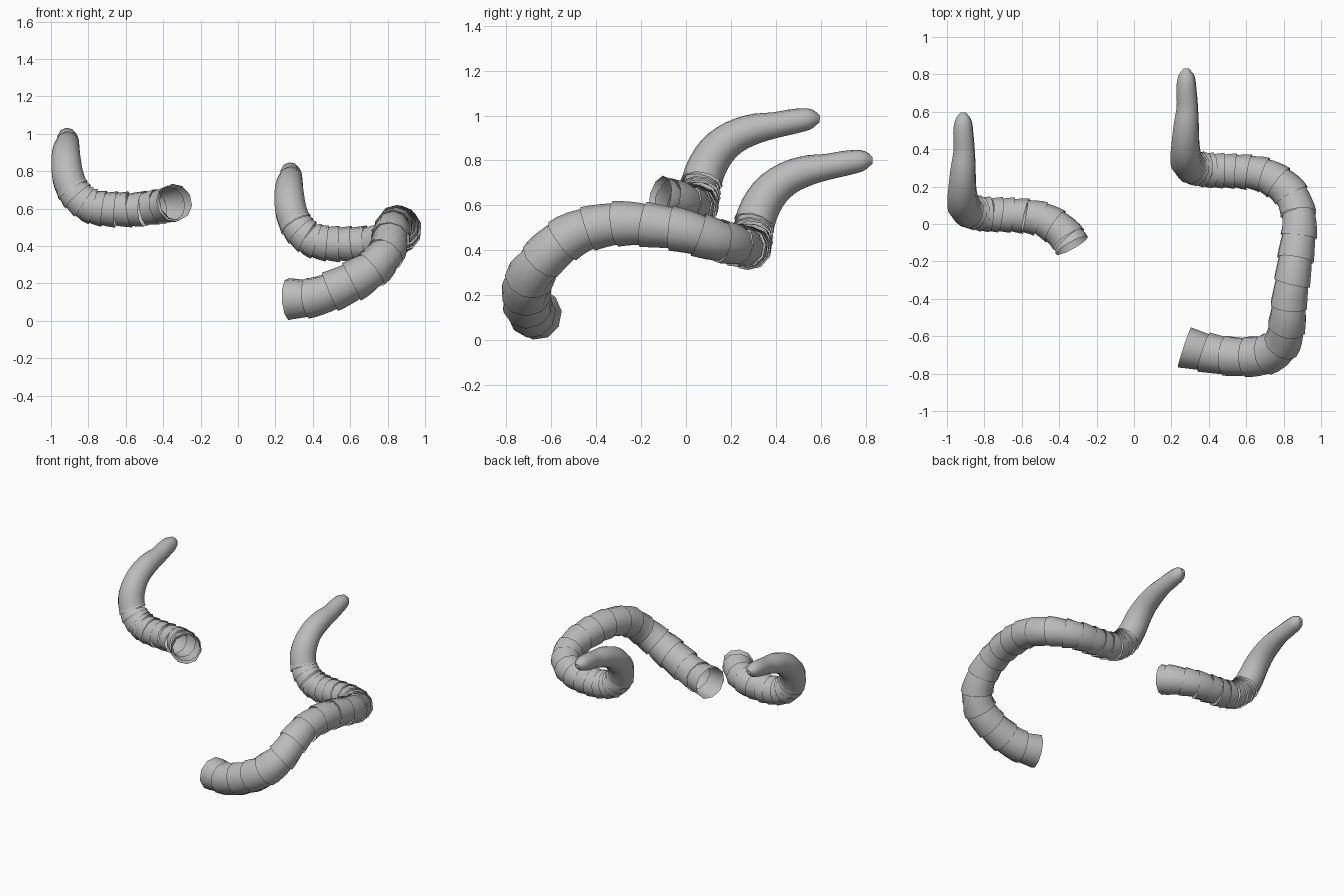
import bpy, bmesh, math, random
from mathutils import Vector

if "Cube" in bpy.data.objects:
    bpy.data.objects.remove(bpy.data.objects["Cube"])

SIDES = 10
random.seed(4)

# Centre line of the full horn: x, y, z, radius
PATH = [
    (.27, -.66, .115, .108), (.40, -.69, .125, .105), (.55, -.71, .18, .107),
    (.70, -.70, .265, .107), (.79, -.64, .36, .10), (.82, -.53, .455, .10),
    (.83, -.42, .50, .097), (.85, -.28, .52, .097), (.87, -.14, .51, .097),
    (.885, 0, .485, .095), (.86, .12, .45, .095), (.80, .20, .43, .095),
    (.70, .26, .415, .093), (.58, .28, .41, .093), (.47, .285, .415, .093),
    (.385, .29, .44, .093), (.32, .30, .50, .09), (.285, .325, .58, .088),
    (.275, .375, .66, .083), (.275, .45, .72, .075), (.28, .54, .755, .068),
    (.285, .63, .772, .058), (.28, .72, .79, .055), (.28, .79, .80, .045),
    (.28, .83, .80, .015)]
TIP_START = 16.6      # path position where the ribs end
SHORT_START = 10      # path position where the short horn begins

grey = bpy.data.materials.new("horn grey")
grey.diffuse_color = (.5, .5, .5, 1)
grey.use_nodes = True
grey.node_tree.nodes["Principled BSDF"].inputs["Base Color"].default_value = grey.diffuse_color

P = [Vector(p) for p in PATH]
P = [2 * P[0] - P[1]] + P + [2 * P[-1] - P[-2]]


def at(u):
    """Smooth point on the path: position and radius."""
    i = max(0, min(int(u), len(PATH) - 2))
    t = u - i
    a, b, c, d = P[i:i + 4]
    v = .5 * (2 * b + (c - a) * t + (2 * a - 5 * b + 4 * c - d) * t ** 2
              + (3 * b - 3 * c + d - a) * t ** 3)
    return v.xyz, v.w


def ring(bm, u, scale, tilt, offset):
    """One cross-section, square to the path apart from a small tilt."""
    pos, r = at(u)
    tan = (at(u + .02)[0] - at(u - .02)[0]).normalized() if 0 < u < 24 else (
        (at(.02)[0] - at(0)[0]) if u <= 0 else (at(24)[0] - at(23.9)[0])).normalized()
    tan = (tan + tilt).normalized()
    # the side axis turns with the path and never lines up with it
    ref = Vector((.35, -.25, 1)) if u < 15 else Vector((1, 0, .1))
    side = ref.cross(tan).normalized()
    up = tan.cross(side)
    return [bm.verts.new(pos + offset + r * scale * (
        side * math.cos(k * math.tau / SIDES) + up * math.sin(k * math.tau / SIDES)))
        for k in range(SIDES)]


def skin(bm, rings):
    for a, b in zip(rings, rings[1:]):
        for k in range(SIDES):
            n = (k + 1) % SIDES
            bm.faces.new((a[k], a[n], b[n], b[k]))


def rib_seams(start):
    """Rib edges, walked back from the tip so ribs lengthen to the base."""
    seams, u, run = [TIP_START], TIP_START, 0
    while u > start:
        length, gone = min(.125, .038 + .11 * run), 0
        while gone < length and u > start:
            gone += (at(u)[0] - at(u - .02)[0]).length
            u -= .02
        run += gone
        seams.append(max(u, start))
    return seams[::-1]


def horn(prefix, start, offset):
    offset = Vector(offset)
    # Ribbed, open-ended base
    bm = bmesh.new()
    seams = rib_seams(start)
    for a, b in zip(seams, seams[1:]):
        tilt = Vector([random.uniform(-.1, .1) for _ in range(3)])
        skin(bm, [ring(bm, a + (b - a) * t, s, tilt, offset) for t, s in
                  ((0, 1.05), (.25, 1.03), (.55, 1.0), (.85, .97), (1.1, .93))])
    finish(bm, prefix + "_ribbed_base")
    # Smooth tip
    bm = bmesh.new()
    n = 20
    rings = [ring(bm, TIP_START - .3 + (24.3 - TIP_START) * i / n, 1, Vector(), offset)
             for i in range(n + 1)]
    skin(bm, rings)
    bm.faces.new(rings[-1])
    finish(bm, prefix + "_smooth_tip")


def finish(bm, name):
    bmesh.ops.recalc_face_normals(bm, faces=bm.faces)
    me = bpy.data.meshes.new(name)
    bm.to_mesh(me)
    bm.free()
    me.materials.append(grey)
    ob = bpy.data.objects.new(name, me)
    bpy.context.collection.objects.link(ob)
    bpy.ops.object.select_all(action='DESELECT')
    ob.select_set(True)
    bpy.context.view_layer.objects.active = ob
    bpy.ops.object.shade_smooth_by_angle(angle=math.radians(45))


horn("long_horn", 0, (0, 0, 0))
horn("short_horn", SHORT_START, (-1.193, -.235, .185))
